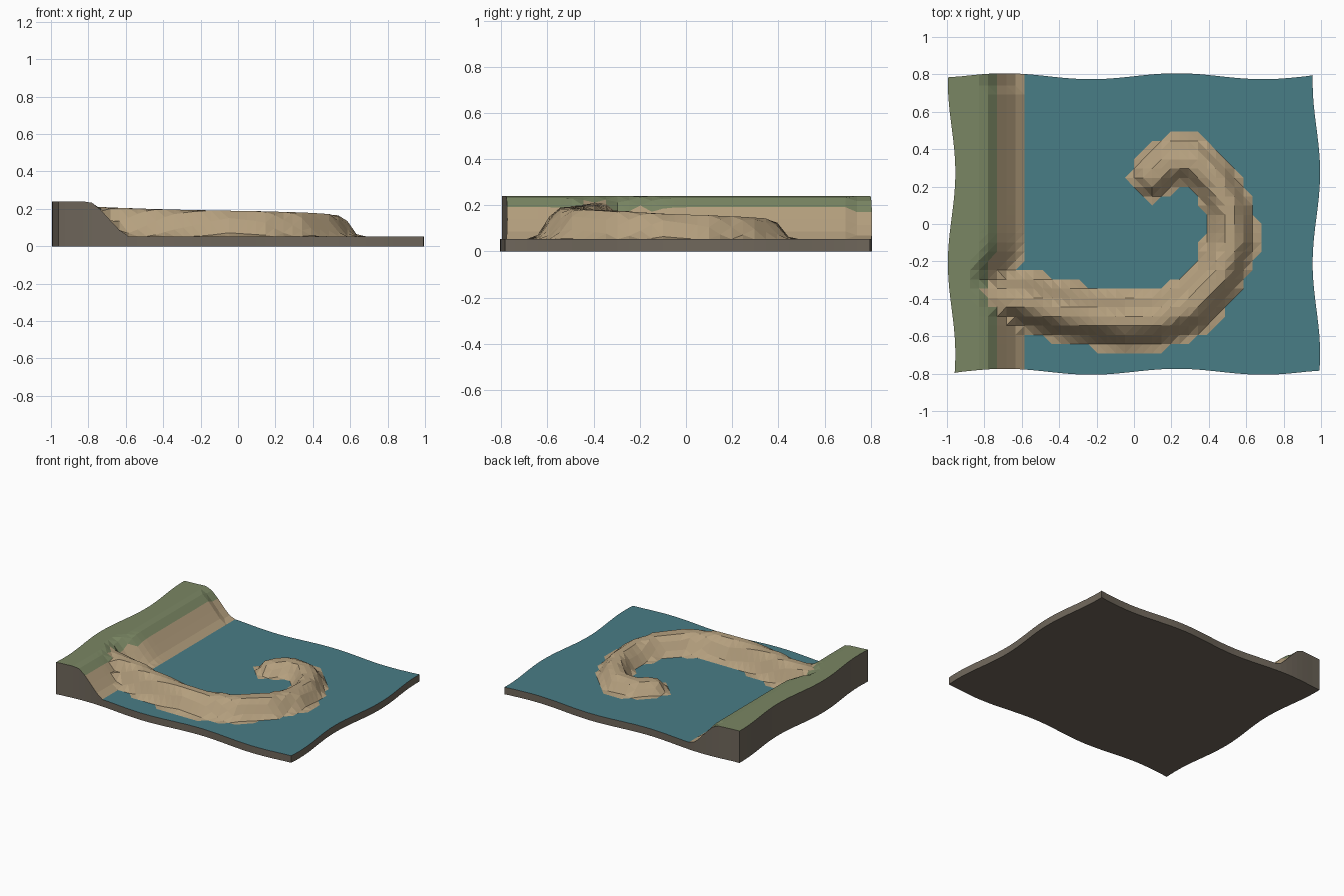
import bpy, bmesh, math
from mathutils import Vector

cube = bpy.data.objects.get("Cube")
if cube:
    bpy.data.objects.remove(cube)

NX, NY = 40, 32
HX, HY = 0.975, 0.79
WATER = 0.053

# Centreline of the curling ridge: x, y, crest height, half width
PATH = [(-.78, -.39, .212, .15), (-.6, -.41, .204, .15), (-.35, -.48, .196, .15),
        (-.05, -.52, .19, .15), (.12, -.51, .187, .15), (.3, -.44, .182, .15),
        (.45, -.28, .175, .14), (.52, -.1, .163, .135), (.51, .08, .157, .125),
        (.43, .24, .15, .125), (.32, .33, .143, .125), (.2, .34, .14, .125),
        (.1, .25, .135, .115)]


def material(name, color):
    m = bpy.data.materials.new(name)
    m.use_nodes = True
    m.diffuse_color = (*color, 1)
    bsdf = m.node_tree.nodes["Principled BSDF"]
    bsdf.inputs["Base Color"].default_value = (*color, 1)
    bsdf.inputs["Roughness"].default_value = 0.9
    return m


def smooth(t):
    t = min(max(t, 0), 1)
    return t * t * (3 - 2 * t)


def ridge_height(x, y):
    """Height of the curling ridge above the ground at a point."""
    best = 0
    p = Vector((x, y))
    for a, b in zip(PATH, PATH[1:]):
        pa, pb = Vector(a[:2]), Vector(b[:2])
        d = pb - pa
        t = min(max((p - pa).dot(d) / d.length_squared, 0), 1)
        crest = a[2] + (b[2] - a[2]) * t
        half = a[3] + (b[3] - a[3]) * t
        fall = ((p - pa - d * t).length - 0.03) / (half - 0.03)
        best = max(best, WATER + (crest - WATER) * (1 - smooth(fall)))
    return best


def bluff_height(x, y):
    """Raised bank along one side, pulled back where the ridge joins it."""
    edge = -0.795 - 0.075 * math.exp(-((y + 0.29) / 0.12) ** 2)
    if y > 0.72:
        edge -= 0.02
    t = (x - edge) / 0.21
    return WATER + (0.24 - WATER) * (1 - (0.45 * min(max(t, 0), 1) + 0.55 * smooth(t)))


def wave_x(y):
    return -0.02 * math.cos((y - 0.76) * math.tau / 0.97)


def wave_y(x):
    return 0.016 * math.cos((x - 0.23) * math.tau / 0.92)


WATER_M, SAND_M, GRASS_M, EARTH_M = range(4)
bm = bmesh.new()
grid = []
for j in range(NY + 1):
    row = []
    for i in range(NX + 1):
        x, y = HX * (2 * i / NX - 1), HY * (2 * j / NY - 1)
        z = max(ridge_height(x, y), bluff_height(x, y))
        if z < WATER + 0.002:
            z = WATER
        # Wavy outline on the border only
        px = x + (wave_x(y) if i in (0, NX) else 0)
        py = y + (wave_y(x) if j in (0, NY) else 0)
        row.append(bm.verts.new((px, py, z)))
    grid.append(row)


def surface_face(verts):
    f = bm.faces.new(verts)
    c = f.calc_center_median()
    if max(v.co.z for v in verts) <= WATER + 1e-5:
        f.material_index = WATER_M
    elif c.z > 0.18 and bluff_height(c.x, c.y) > ridge_height(c.x, c.y) - 0.005 and c.x < -0.73:
        f.material_index = GRASS_M
    else:
        f.material_index = SAND_M


# Faceted ground: each cell split along its more level diagonal
for j in range(NY):
    for i in range(NX):
        a, b = grid[j][i], grid[j][i + 1]
        c, d = grid[j + 1][i + 1], grid[j + 1][i]
        if abs(a.co.z - c.co.z) <= abs(b.co.z - d.co.z):
            surface_face((a, b, c))
            surface_face((a, c, d))
        else:
            surface_face((a, b, d))
            surface_face((b, c, d))

# Earth skirt and underside
rim = grid[0][:-1] + [r[-1] for r in grid[:-1]] + grid[-1][:0:-1] + [r[0] for r in grid[:0:-1]]
low = [bm.verts.new((v.co.x, v.co.y, 0)) for v in rim]
for k in range(len(rim)):
    n = (k + 1) % len(rim)
    bm.faces.new((rim[k], low[k], low[n], rim[n])).material_index = EARTH_M
bm.faces.new(low[::-1]).material_index = EARTH_M
bmesh.ops.recalc_face_normals(bm, faces=bm.faces)

mesh = bpy.data.meshes.new("terrain_tile")
bm.to_mesh(mesh)
bm.free()
for name, color in (("lake_teal", (.066, .205, .24)), ("sand", (.46, .35, .21)),
                    ("grass_green", (.195, .24, .125)), ("earth_brown", (.16, .135, .105))):
    mesh.materials.append(material(name, color))
bpy.context.collection.objects.link(bpy.data.objects.new("terrain_tile", mesh))
